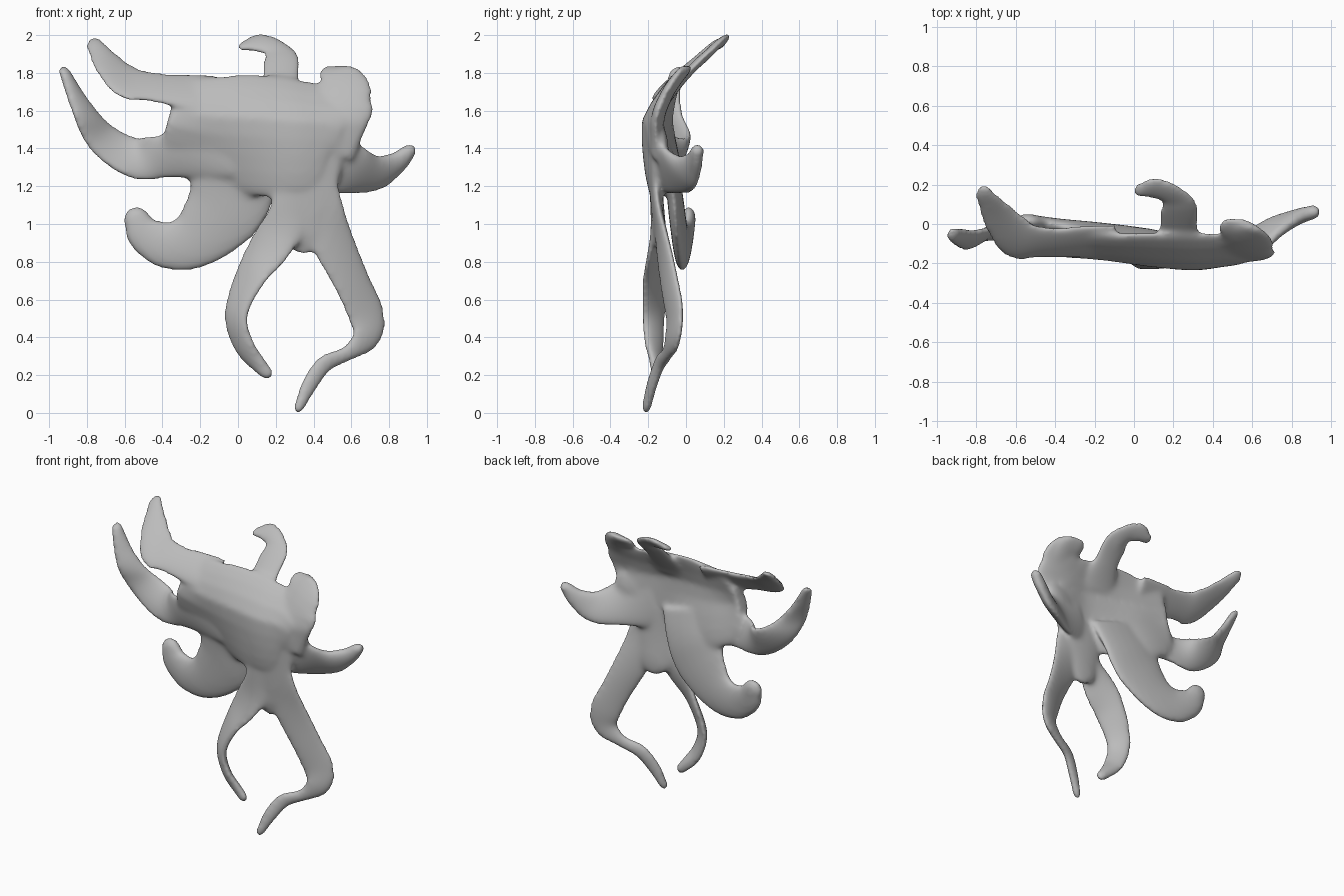
import bpy, bmesh, math
from mathutils import Vector

cube = bpy.data.objects.get("Cube")
if cube:
    bpy.data.objects.remove(cube)

SIDES, STEPS = 20, 8
BACK = Vector((0, 1, 0))

# One soft grey skin
skin = bpy.data.materials.new("soft_grey")
skin.use_nodes = True
skin.diffuse_color = (0.5, 0.5, 0.5, 1)
bsdf = next(n for n in skin.node_tree.nodes if n.type == "BSDF_PRINCIPLED")
bsdf.inputs["Base Color"].default_value = skin.diffuse_color


def spline(a, b, c, d, t):
    return 0.5 * (2 * b + (c - a) * t + (2 * a - 5 * b + 4 * c - d) * t * t
                  + (3 * b - a - 3 * c + d) * t ** 3)


def lean(z):
    """The upper part of the sheet leans backwards."""
    over = max(0.0, z - 1.52)
    return 0.97 * over * over / (over + 0.15)


def limb(bm, path, thick=0.035):
    """Sweep a flattened oval along (x, y, z, half width, tilt) points, with a round tip."""
    pts = [Vector(p) for p in path]
    pts = [2 * pts[0] - pts[1]] + pts + [2 * pts[-1] - pts[-2]]
    rings = []
    for i in range(1, len(pts) - 2):
        for k in range(STEPS):
            rings.append(spline(*pts[i - 1:i + 3], k / STEPS))
    rings.append(pts[-2])
    frames = []
    for i, r in enumerate(rings):
        a, b = rings[max(i - 1, 0)], rings[min(i + 1, len(rings) - 1)]
        along = (Vector(b[:3]) - Vector(a[:3])).normalized()
        frames.append((Vector(r[:3]), along, r[3], thick, r[4]))
    tip, along, half, _, tilt = frames[-1]
    for deg in (20, 40, 60, 75, 86):
        s, c = math.sin(math.radians(deg)), math.cos(math.radians(deg))
        frames.append((tip + along * half * s, along, half * c, thick * max(c, 0.5), tilt))

    loops = []
    for pos, along, half, th, tilt in frames:
        ang = math.radians(tilt)
        side = along.cross(BACK).normalized()
        wide = side * math.cos(ang) + BACK * math.sin(ang)
        normal = along.cross(wide).normalized()
        loop = []
        for k in range(SIDES):
            f = math.tau * k / SIDES
            p = pos + wide * half * math.cos(f) + normal * th * math.sin(f)
            p.y += lean(p.z)
            loop.append(bm.verts.new(p))
        loops.append(loop)
    for lo, hi in zip(loops, loops[1:]):
        for k in range(SIDES):
            n = (k + 1) % SIDES
            bm.faces.new((lo[k], lo[n], hi[n], hi[k]))
    bm.faces.new(loops[0][::-1])
    bm.faces.new(loops[-1])


bm = bmesh.new()
# Broad central sheet
limb(bm, [(-.37, -.12, 1.545, .12, -14), (-.31, -.125, 1.53, .25, -16),
          (-.12, -.13, 1.49, .315, -17), (.1, -.165, 1.47, .33, -10),
          (.3, -.185, 1.45, .32, -3), (.46, -.165, 1.45, .28, -3), (.52, -.15, 1.43, .13, -3)], .05)
# Hip web between the legs
limb(bm, [(.34, -.17, 1.4, .22, 0), (.35, -.155, 1.14, .18, 0),
          (.35, -.14, .975, .135, 0)], .035)
# Upper right arm
limb(bm, [(-.1, -.17, 1.68, .11, 0), (-.45, -.21, 1.725, .082, -8), (-.59, -.21, 1.755, .1, -22),
          (-.69, -.185, 1.845, .082, -22), (-.757, -.16, 1.943, .05, 0)], .032)
# Middle right arm
limb(bm, [(-.05, -.13, 1.42, .18, 0), (-.38, -.085, 1.36, .125, 12), (-.56, -.035, 1.355, .12, -20),
          (-.73, -.04, 1.465, .1, -28), (-.84, -.13, 1.64, .062, -28),
          (-.92, -.24, 1.81, .032, -28)], .03)
# Lower right curled arm, growing from the back of the sheet
limb(bm, [(.02, -.12, 1.4, .26, 0), (-.02, -.07, 1.22, .235, 0), (-.08, -.05, 1.07, .215, 0),
          (-.22, -.03, .925, .163, 0), (-.37, -.015, .887, .13, 0), (-.49, .0, .945, .103, 0),
          (-.535, .01, 1.02, .074, 0)], .042)
# Top hook: broad neck and pointing finger
limb(bm, [(.22, -.17, 1.6, .17, 0), (.225, -.17, 1.76, .105, 0), (.23, -.16, 1.855, .102, 0)], .033)
limb(bm, [(.25, -.15, 1.87, .08, 0), (.18, -.145, 1.94, .055, 0), (.1, -.135, 1.957, .05, 0),
          (.02, -.13, 1.94, .024, 0)], .032)
# Upper left lobe and its inner corner
limb(bm, [(.45, -.16, 1.42, .18, 0), (.53, -.16, 1.56, .165, 0), (.552, -.175, 1.64, .178, 0),
          (.57, -.19, 1.7, .145, 0)], .036)
limb(bm, [(.57, -.18, 1.67, .1, 0), (.55, -.19, 1.755, .085, 0), (.485, -.19, 1.785, .058, 0)], .033)
# Middle left arm, its lower edge swept back
limb(bm, [(.36, -.16, 1.36, .2, 0), (.57, -.105, 1.3, .155, -14), (.72, -.02, 1.275, .12, -30),
          (.83, .035, 1.318, .072, -30), (.908, .06, 1.387, .04, -15)], .038)
# Right leg, twisting sideways on the way down
limb(bm, [(.34, -.17, 1.32, .13, 0), (.275, -.16, 1.06, .115, 0), (.17, -.155, .88, .125, -22),
          (.065, -.16, .72, .11, -40), (-.01, -.17, .52, .085, -44), (.03, -.17, .36, .074, -42),
          (.11, -.16, .255, .05, -30), (.15, -.16, .213, .039, -20)], .028)
# Left leg
limb(bm, [(.38, -.17, 1.32, .13, 0), (.44, -.15, 1.08, .125, 0), (.505, -.125, .9, .12, 10),
          (.6, -.09, .7, .109, 20), (.678, -.06, .52, .108, 22), (.678, -.07, .4, .085, 22),
          (.58, -.1, .315, .045, 15), (.46, -.14, .26, .05, 15), (.38, -.18, .15, .047, 15),
          (.322, -.21, .027, .03, 15)], .027)

bmesh.ops.recalc_face_normals(bm, faces=bm.faces)
mesh = bpy.data.meshes.new("splayed_body")
bm.to_mesh(mesh)
bm.free()
mesh.materials.append(skin)
body = bpy.data.objects.new("splayed_body", mesh)
bpy.context.collection.objects.link(body)

# Fuse the limbs into one skin and soften the joins
fuse = body.modifiers.new("fuse", "REMESH")
fuse.mode = "VOXEL"
fuse.voxel_size = 0.012
fuse.use_smooth_shade = True
soft = body.modifiers.new("soften", "SMOOTH")
soft.factor = 0.5
soft.iterations = 22
